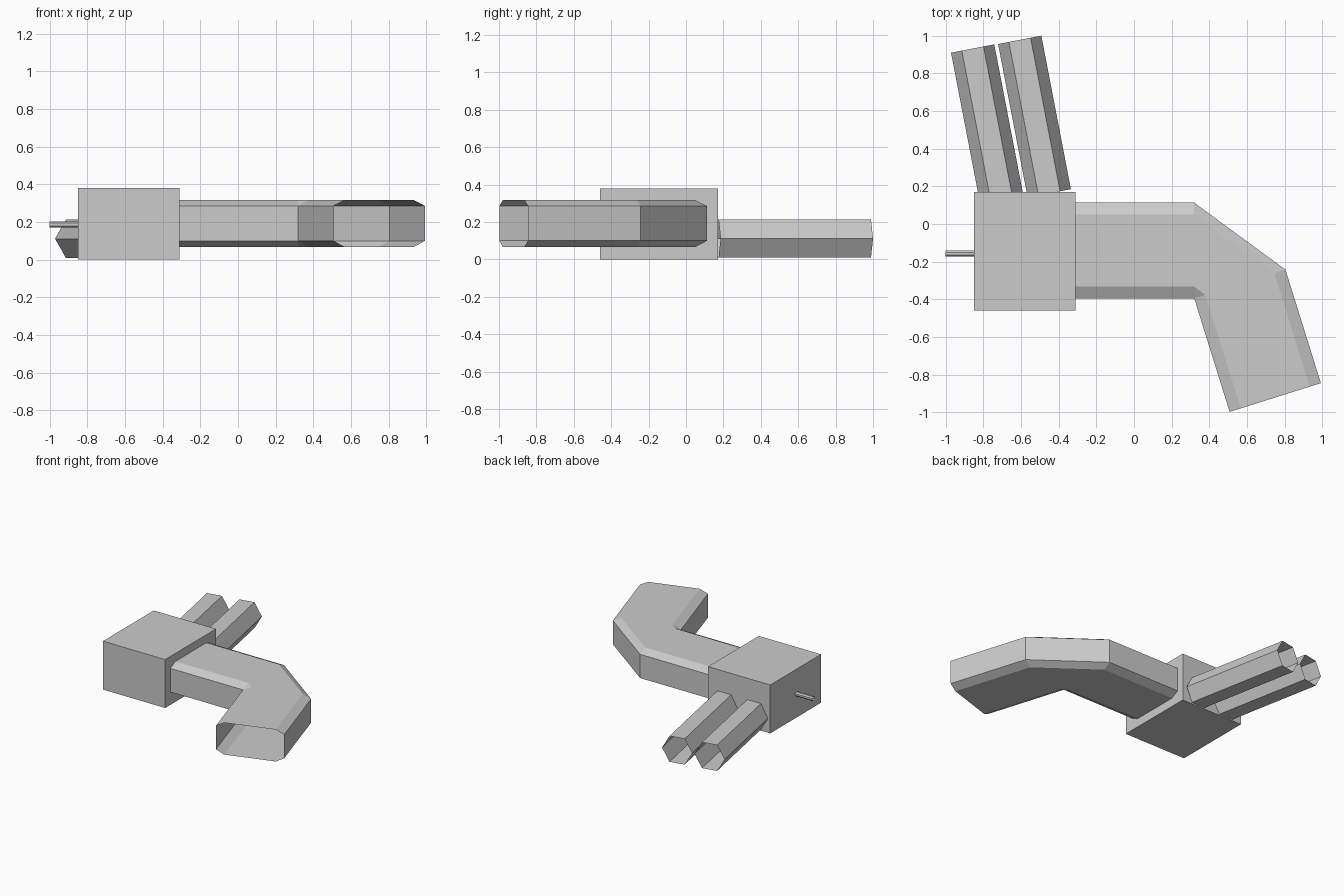
import bpy, bmesh
from math import sin, cos, pi, radians
from mathutils import Vector

if "Cube" in bpy.data.objects:
    bpy.data.objects.remove(bpy.data.objects["Cube"])


def loft(name, rings):
    """Open-ended tube skinned through matching rings of points."""
    bm = bmesh.new()
    loops = [[bm.verts.new(p) for p in ring] for ring in rings]
    for a, b in zip(loops, loops[1:]):
        for i in range(len(a)):
            j = (i + 1) % len(a)
            bm.faces.new((a[i], a[j], b[j], b[i]))
    # the elbow pivots on one edge, so merge its doubled points
    bmesh.ops.remove_doubles(bm, verts=bm.verts, dist=0.0005)
    bmesh.ops.recalc_face_normals(bm, faces=bm.faces)
    mesh = bpy.data.meshes.new(name)
    bm.to_mesh(mesh)
    bm.free()
    obj = bpy.data.objects.new(name, mesh)
    bpy.context.collection.objects.link(obj)
    return obj


def pipe(name, start, end, radius, sides, phase=0.0):
    """Straight horizontal open pipe with a regular polygon section."""
    start, end = Vector(start), Vector(end)
    side = (end - start).normalized().cross(Vector((0, 0, 1)))
    angles = [phase + 2 * pi * i / sides for i in range(sides)]
    ring = [side * radius * cos(t) + Vector((0, 0, radius * sin(t))) for t in angles]
    return loft(name, [[c + p for p in ring] for c in (start, end)])


# Main box
bpy.ops.mesh.primitive_cube_add(size=1, location=(-0.58, -0.145, 0.19))
box = bpy.context.object
box.name = "housing_box"
box.scale = (0.54, 0.63, 0.38)
bpy.ops.object.transform_apply(location=False, rotation=False, scale=True)

# Bent duct: chamfered section (distance from inner edge, height)
W, C = 0.508, 0.062
profile = [(0, 0.10), (C, 0.067), (W - C, 0.067), (W, 0.10),
           (W, 0.286), (W - C, 0.317), (C, 0.317), (0, 0.286)]
# Stations: inner edge position and direction across the duct
stations = [(-0.31, -0.395, 90), (0.32, -0.395, 90),
            (0.32, -0.395, 17.5), (0.508, -0.998, 17.5)]
loft("bent_duct", [[(x + d * cos(radians(a)), y + d * sin(radians(a)), z)
                    for d, z in profile] for x, y, a in stations])

# Twin hexagonal pipes at the back
axis = Vector((-sin(radians(10.9)), cos(radians(10.9)), 0))
for name, x, y in (("rear_pipe_left", -0.857, 0.932), ("rear_pipe_right", -0.607, 0.978)):
    end = Vector((x, y, 0.111))
    pipe(name, end - axis * 0.83, end, 0.117, 6)

# Thin side pipe
pipe("side_pipe", (-0.84, -0.157, 0.187), (-1.0, -0.157, 0.187), 0.018, 8, pi / 8)
